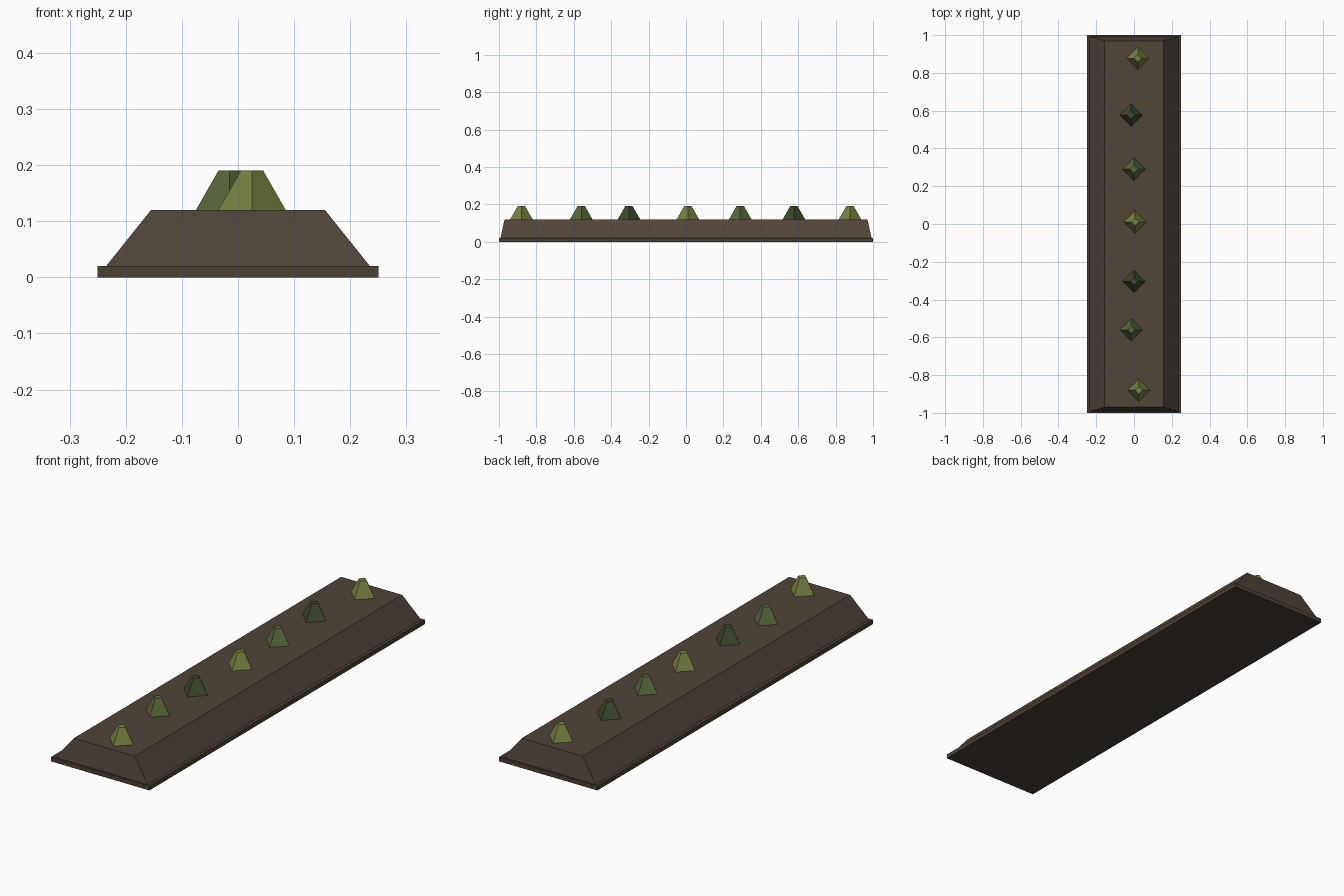
import bpy, bmesh, math

if "Cube" in bpy.data.objects:
    bpy.data.objects.remove(bpy.data.objects["Cube"])


def srgb(c):
    c /= 255
    return c / 12.92 if c <= 0.04045 else ((c + 0.055) / 1.055) ** 2.4


def material(name, r, g, b):
    m = bpy.data.materials.new(name)
    m.diffuse_color = (srgb(r), srgb(g), srgb(b), 1)
    m.use_nodes = True
    m.node_tree.nodes["Principled BSDF"].inputs["Base Color"].default_value = m.diffuse_color
    return m


def frustum(name, corners, mat, loc=(0, 0, 0)):
    """Closed solid between a bottom and a top ring of four points."""
    bm = bmesh.new()
    bottom, top = [[bm.verts.new(p) for p in ring] for ring in corners]
    bm.faces.new(bottom[::-1])
    bm.faces.new(top)
    for i in range(4):
        j = (i + 1) % 4
        bm.faces.new((bottom[i], bottom[j], top[j], top[i]))
    mesh = bpy.data.meshes.new(name)
    bm.to_mesh(mesh)
    bm.free()
    mesh.materials.append(mat)
    obj = bpy.data.objects.new(name, mesh)
    obj.location = loc
    bpy.context.collection.objects.link(obj)
    return obj


def rect(x, y, z):
    return [(-x, -y, z), (x, -y, z), (x, y, z), (-x, y, z)]


def diamond(r, z):
    return [(r * math.cos(i * math.pi / 2), r * math.sin(i * math.pi / 2), z)
            for i in range(4)]


edge_soil = material("dark soil", 75, 65, 51)
soil = material("soil", 80, 69, 57)
greens = {
    "light": material("light green", 120, 129, 66),
    "mid": material("mid green", 88, 103, 60),
    "dark": material("dark green", 62, 75, 45),
}

# Flat base slab and the raised bed on it
frustum("base_slab", (rect(0.25, 1.0, 0), rect(0.25, 1.0, 0.02)), edge_soil)
frustum("soil_bed", (rect(0.235, 0.992, 0.02), rect(0.155, 0.97, 0.12)), soil)

# Row of sprouts: x, y, shade
sprouts = [
    (0.025, -0.88, "light"), (-0.015, -0.56, "mid"), (0.0, -0.305, "dark"),
    (0.005, 0.01, "light"), (0.0, 0.29, "mid"), (-0.015, 0.577, "dark"),
    (0.02, 0.877, "light"),
]
for n, (x, y, shade) in enumerate(sprouts, 1):
    frustum(f"sprout_{n}", (diamond(0.06, 0), diamond(0.02, 0.07)),
            greens[shade], (x, y, 0.12))
